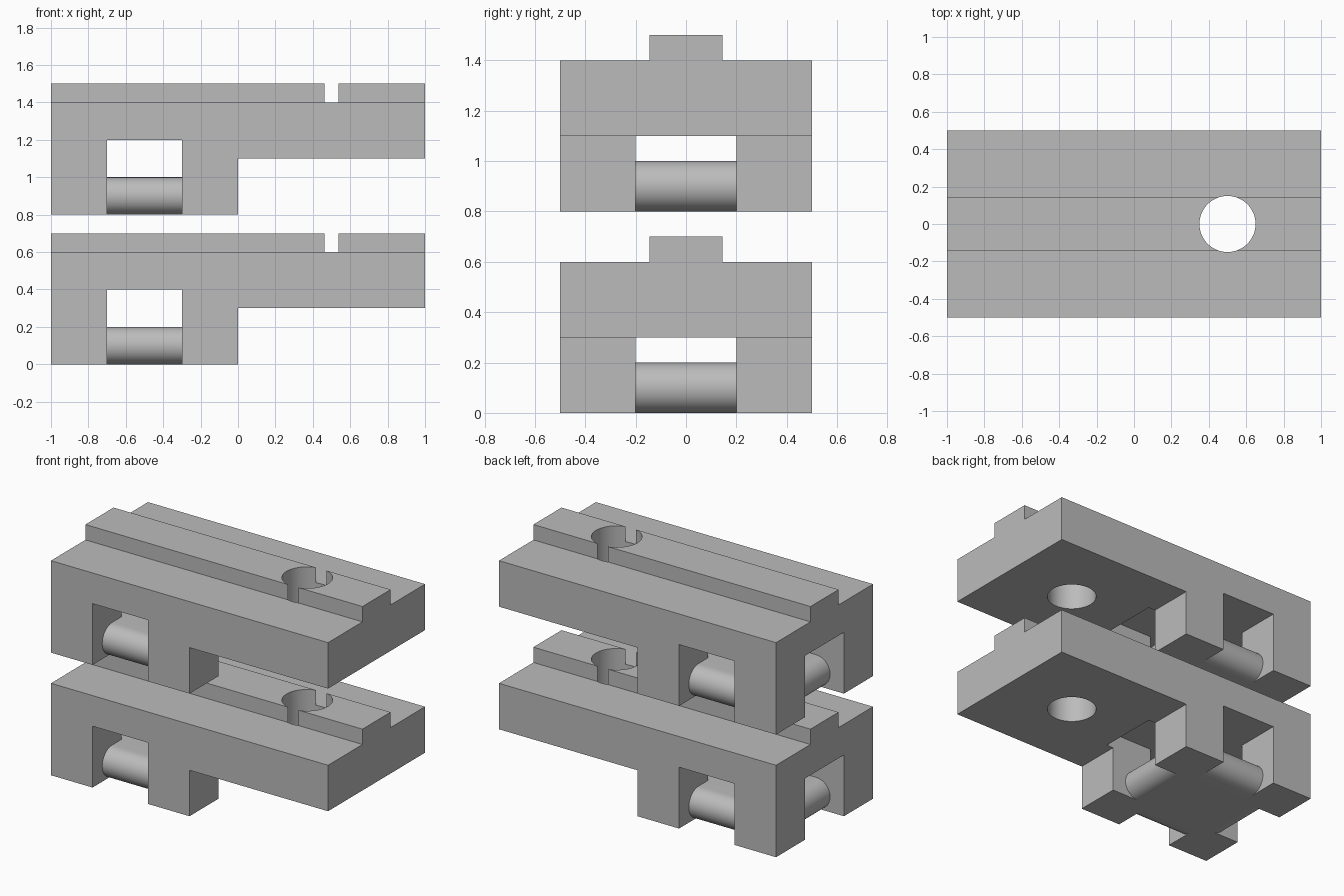
import bpy
import bmesh
import math

default_cube = bpy.data.objects.get("Cube")
if default_cube:
    bpy.data.objects.remove(default_cube, do_unlink=True)

grey = bpy.data.materials.new("plain grey")
grey.use_nodes = True
COLOUR = (0.5, 0.5, 0.5, 1)
grey.diffuse_color = COLOUR
grey.node_tree.nodes["Principled BSDF"].inputs["Base Color"].default_value = COLOUR


def extrude(name, points, depth):
    """Close a flat outline and push it along the depth vector."""
    bm = bmesh.new()
    face = bm.faces.new([bm.verts.new(p) for p in points])
    result = bmesh.ops.extrude_face_region(bm, geom=[face])
    moved = [g for g in result["geom"] if isinstance(g, bmesh.types.BMVert)]
    bmesh.ops.translate(bm, verts=moved, vec=depth)
    bmesh.ops.recalc_face_normals(bm, faces=bm.faces)
    mesh = bpy.data.meshes.new(name)
    bm.to_mesh(mesh)
    bm.free()
    mesh.materials.append(grey)
    obj = bpy.data.objects.new(name, mesh)
    bpy.context.collection.objects.link(obj)
    return obj


def box(name, x0, x1, y0, y1, z0, z1):
    outline = [(x0, y0, z0), (x1, y0, z0), (x1, y1, z0), (x0, y1, z0)]
    return extrude(name, outline, (0, 0, z1 - z0))


def combine(target, other, operation):
    """Apply a boolean and drop the helper."""
    mod = target.modifiers.new("combine", "BOOLEAN")
    mod.operation = operation
    mod.solver = "EXACT"
    mod.object = other
    bpy.context.view_layer.objects.active = target
    bpy.ops.object.modifier_apply(modifier=mod.name)
    bpy.data.objects.remove(other, do_unlink=True)


def rounded_outline(half_length, radius, steps=24):
    """Stadium outline as (along, height), resting on zero."""
    points = []
    for side in (1, -1):
        for i in range(steps + 1):
            a = math.pi * i / steps - math.pi / 2
            points.append((side * (half_length - radius + radius * math.cos(a)),
                           radius + side * radius * math.sin(a)))
    return points


def smooth(obj):
    bpy.ops.object.select_all(action="DESELECT")
    obj.select_set(True)
    bpy.context.view_layer.objects.active = obj
    bpy.ops.object.shade_smooth_by_angle(angle=math.radians(30))


CORE_X = -0.5
BAR_HALF = 0.4
BAR_WIDTH = 0.2

# Stepped body with the front-to-back opening in its side profile
profile = [(-1, 0), (-0.7, 0), (-0.7, 0.4), (-0.3, 0.4), (-0.3, 0),
           (0, 0), (0, 0.3), (1, 0.3), (1, 0.6), (-1, 0.6)]
body = extrude("lower_body", [(x, -0.5, z) for x, z in profile], (0, 1, 0))

# Raised rail along the top
combine(body, box("rail", -1, 1, -0.145, 0.145, 0.55, 0.7), "UNION")

# Lengthwise channel between the legs
combine(body, box("channel", -1.1, 0.05, -0.2, 0.2, -0.1, 0.4), "DIFFERENCE")

# Round through hole
circle = [(0.5 + 0.15 * math.cos(a), 0.15 * math.sin(a), 0.1)
          for a in (math.tau * i / 64 for i in range(64))]
combine(body, extrude("hole", circle, (0, 0, 1)), "DIFFERENCE")

# Crossed bars with rounded ends between the legs
outline = rounded_outline(BAR_HALF, 0.1)
bars = extrude("lower_cross_bars",
               [(CORE_X - BAR_WIDTH, u, z) for u, z in outline],
               (2 * BAR_WIDTH, 0, 0))
combine(bars, extrude("long_bar",
                      [(CORE_X + u, -BAR_WIDTH, z) for u, z in outline],
                      (0, 2 * BAR_WIDTH, 0)), "UNION")

# Second identical unit above the first
for part in (body, bars):
    smooth(part)
    upper = part.copy()
    upper.name = part.name.replace("lower", "upper")
    upper.location.z = 0.8
    bpy.context.collection.objects.link(upper)
